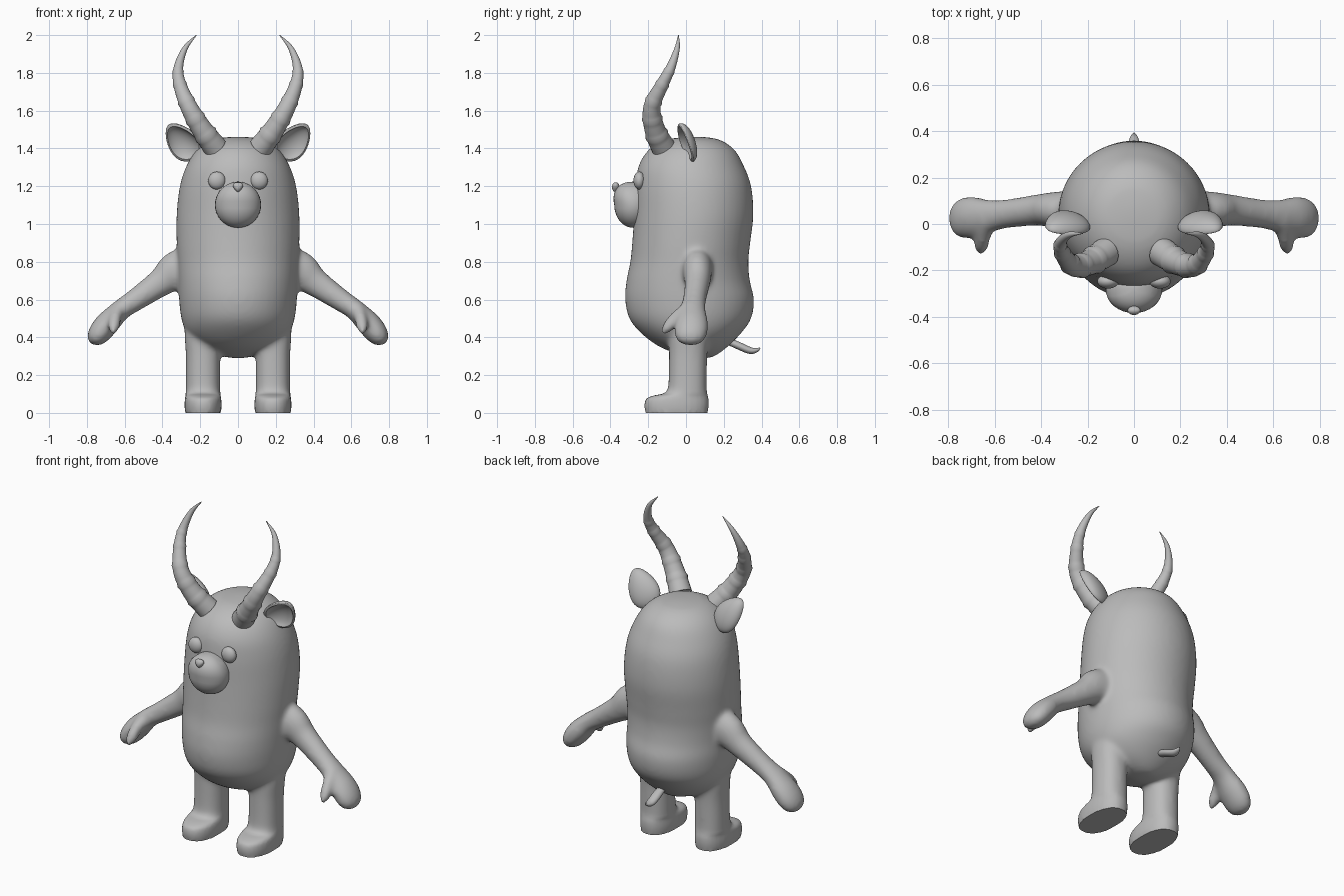
import bpy, bmesh, math
from mathutils import Vector

if "Cube" in bpy.data.objects:
    bpy.data.objects.remove(bpy.data.objects["Cube"])

grey = bpy.data.materials.new("plain grey")
grey.diffuse_color = (0.5, 0.5, 0.5, 1)
grey.use_nodes = True
grey.node_tree.nodes["Principled BSDF"].inputs["Base Color"].default_value = grey.diffuse_color


def make(name, bm, angle=50):
    bmesh.ops.recalc_face_normals(bm, faces=bm.faces)
    me = bpy.data.meshes.new(name)
    bm.to_mesh(me)
    bm.free()
    ob = bpy.data.objects.new(name, me)
    bpy.context.collection.objects.link(ob)
    me.materials.append(grey)
    smooth(ob, angle)
    return ob


def smooth(ob, angle=50):
    bpy.ops.object.select_all(action='DESELECT')
    ob.select_set(True)
    bpy.context.view_layer.objects.active = ob
    bpy.ops.object.shade_smooth_by_angle(angle=math.radians(angle))


def spline(rows, steps):
    """Catmull-Rom through rows of (x, y, z, radius_a, radius_b)."""
    p = [rows[0]] + list(rows) + [rows[-1]]
    out = []
    for i in range(1, len(p) - 2):
        for k in range(steps):
            t = k / steps
            out.append([0.5 * (2 * b + (c - a) * t + (2 * a - 5 * b + 4 * c - d) * t * t
                               + (3 * b - a - 3 * c + d) * t ** 3)
                        for a, b, c, d in zip(*p[i - 1:i + 3])])
    return out + [list(rows[-1])]


def tube(bm, rows, ref, side=1, axis=None, steps=6, n=32, power=1.0, ridges=()):
    """Loft ellipses along a path; ref gives the direction of radius_a."""
    rows = spline(rows, steps)
    pts = [Vector(r[:3]) for r in rows]
    rings = []
    for i, r in enumerate(rows):
        t = axis or (pts[min(i + 1, len(pts) - 1)] - pts[max(i - 1, 0)]).normalized()
        a = (ref - t * ref.dot(t)).normalized()
        b = t.cross(a)
        k = 1.1 if i in ridges else 1.0
        ring = []
        for j in range(n):
            w = 2 * math.pi * j / n
            c, s = math.cos(w), math.sin(w)
            c = math.copysign(abs(c) ** power, c)
            s = math.copysign(abs(s) ** power, s)
            v = pts[i] + (a * c * max(r[3], .002) + b * s * max(r[4], .002)) * k
            ring.append(bm.verts.new((v.x * side, v.y, v.z)))
        rings.append(ring)
    for p, q in zip(rings, rings[1:]):
        for j in range(n):
            bm.faces.new((p[j], p[(j + 1) % n], q[(j + 1) % n], q[j]))
    bm.faces.new(rings[0])
    bm.faces.new(rings[-1])


def ellipsoid(name, center, radii, shape=None):
    bm = bmesh.new()
    bmesh.ops.create_uvsphere(bm, u_segments=32, v_segments=20, radius=1)
    for v in bm.verts:
        p = shape(v.co) if shape else v.co
        v.co = Vector(center) + Vector(a * b for a, b in zip(p, radii))
    return make(name, bm)


X, Y, Z = Vector((1, 0, 0)), Vector((0, 1, 0)), Vector((0, 0, 1))

# Torso profile: height, half width, front y, back y
torso = [(.29, .03, .04, .12), (.305, .10, -.02, .16), (.35, .20, -.14, .22), (.42, .27, -.235, .29),
         (.5, .30, -.30, .345), (.6, .312, -.322, .36), (.7, .316, -.315, .338), (.8, .32, -.295, .33),
         (.9, .325, -.285, .34), (1.05, .325, -.275, .357), (1.2, .308, -.268, .345),
         (1.31, .272, -.25, .305), (1.395, .215, -.195, .255), (1.447, .135, -.10, .175), (1.462, .03, .02, .08)]
bm = bmesh.new()
tube(bm, [(0, (f + b) / 2, z, w, (b - f) / 2) for z, w, f, b in torso], X, axis=Z, n=48)

# Legs with flat-soled feet: height, half width, front y, back y
leg = [(0, .095, -.215, .115), (.04, .098, -.22, .12), (.075, .096, -.21, .119), (.092, .093, -.17, .115),
       (.105, .092, -.115, .112), (.14, .091, -.095, .11), (.3, .091, -.09, .112), (.42, .098, -.09, .12),
       (.55, .09, -.07, .12)]
# Arms, ending in a mitten hand
arm = [(.18, .06, .80, .08, .10), (.32, .06, .755, .08, .105), (.41, .06, .69, .068, .076),
       (.54, .045, .60, .062, .06), (.62, .035, .545, .07, .055), (.69, .03, .475, .088, .064),
       (.735, .025, .42, .087, .06), (.762, .025, .381, .065, .042), (.772, .025, .362, .02, .012)]
thumb = [(.63, .02, .56, .04, .04), (.65, -.055, .5, .034, .036), (.658, -.10, .45, .03, .03),
         (.66, -.125, .42, .012, .012)]
for s in (1, -1):
    tube(bm, [(.185, (f + b) / 2, z, w, (b - f) / 2) for z, w, f, b in leg], X, s, Z, power=.88)
    tube(bm, arm, Y, s)
    tube(bm, thumb, X, s)
body = make("body", bm)

# Merge torso and limbs into one skin, then soften the joins
mod = body.modifiers.new("merge", 'REMESH')
mod.mode = 'VOXEL'
mod.voxel_size = .011
bpy.ops.object.modifier_apply(modifier=mod.name)
bm = bmesh.new()
bm.from_mesh(body.data)
for _ in range(10):
    bmesh.ops.smooth_vert(bm, verts=[v for v in bm.verts if v.co.z > .11], factor=.5,
                          use_axis_x=True, use_axis_y=True, use_axis_z=True)
for v in bm.verts:
    if v.co.z < .008:
        v.co.z = 0
bm.to_mesh(body.data)
bm.free()
smooth(body)

# Ridged, curving horns
horn = [(.12, -.12, 1.405, .064, .064), (.19, -.165, 1.50, .055, .055), (.26, -.18, 1.62, .045, .045),
        (.308, -.125, 1.74, .034, .034), (.315, -.08, 1.83, .025, .025), (.28, -.047, 1.93, .014, .014),
        (.22, -.04, 2.0, .002, .002)]

# Cupped, leaf-shaped ears: long axis, width axis, facing direction
ear_l = Vector((.6, -.2, .77)).normalized()
ear_w = Vector((-.69, -.37, .44)).normalized()
ear_f = ear_l.cross(ear_w)

for s, tag in ((1, "left"), (-1, "right")):
    bm = bmesh.new()
    tube(bm, horn, Y, s, n=24, steps=8, ridges=(6, 12, 18, 24, 30))
    make(tag + "_horn", bm, 40)

    bm = bmesh.new()
    bmesh.ops.create_uvsphere(bm, u_segments=32, v_segments=24, radius=1)
    for v in bm.verts:
        x, y, z = v.co
        r = math.hypot(x, y)
        depth = .05 * z if z < 0 else .012 * z
        if z >= 0 and r < .85:
            depth -= .045 * (1 - (r / .85) ** 2) ** .7
        taper = 1 - .28 * x
        p = Vector((.295, -.005, 1.435)) + ear_l * x * .118 + ear_w * y * .086 * taper + ear_f * depth
        v.co = (p.x * s, p.y, p.z)
    make(tag + "_ear", bm)
    ellipsoid(tag + "_eye", (.112 * s, -.247, 1.23), (.046, .031, .047))

# Muzzle, pushed forward near its top
ellipsoid("muzzle", (0, -.28, 1.102), (.122, .1, .122),
          lambda p: Vector((p.x, p.y - .28 * max(p.z, 0) * (1 - p.z * p.z) ** .25 if p.y < 0 else p.y, p.z)))
# Small nose: wide on top, narrowing downwards
ellipsoid("nose", (0, -.372, 1.195), (.038, .02, .026),
          lambda p: Vector((p.x * (.65 + .35 * p.z), p.y, p.z)))

# Short upturned tail
bm = bmesh.new()
tube(bm, [(0, .2, .39, .02, .018), (0, .28, .355, .028, .02), (0, .34, .33, .026, .018),
          (0, .375, .333, .016, .011), (0, .392, .345, .003, .003)], X, n=20)
make("tail", bm)
